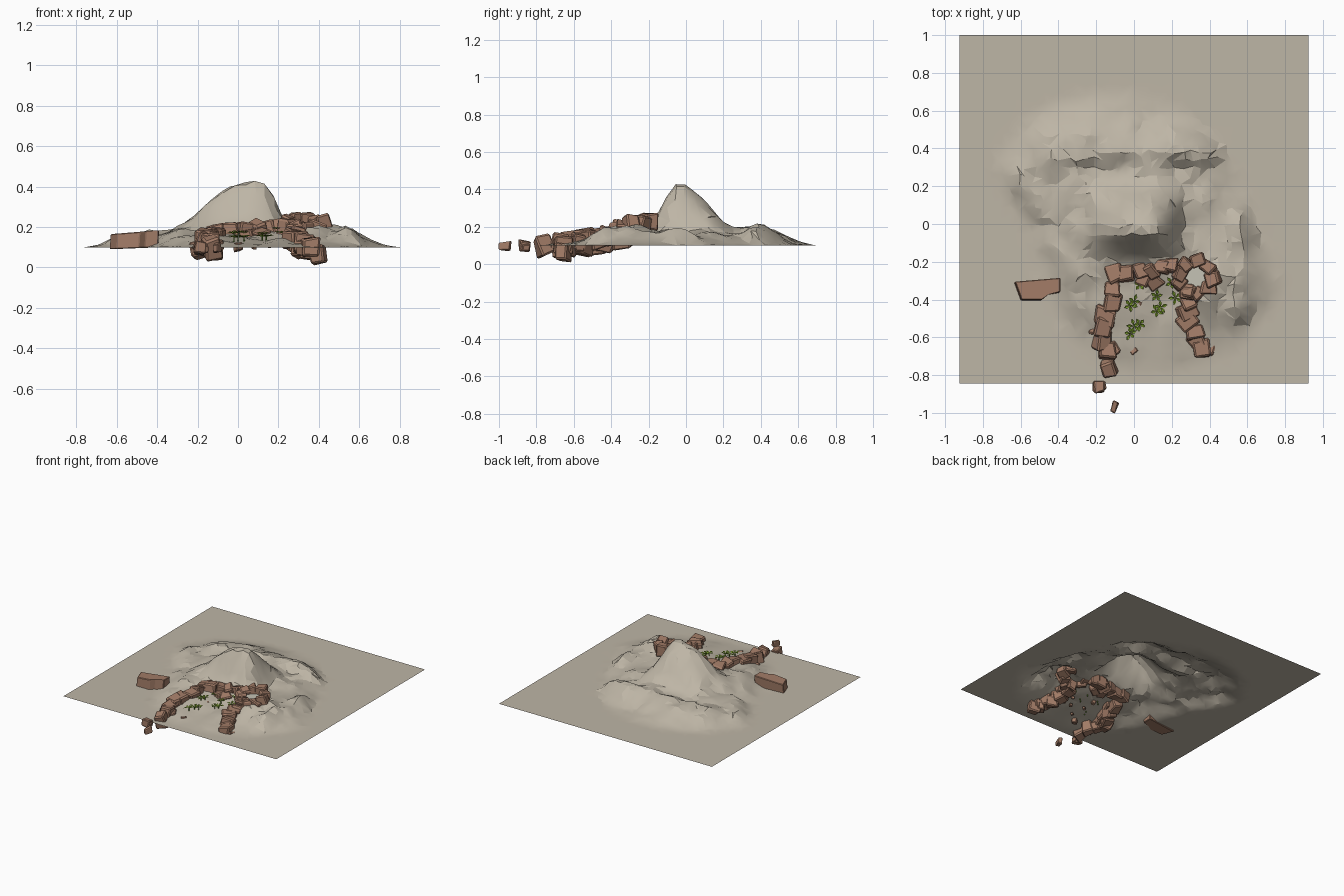
import bpy, bmesh, math, random
from mathutils import Vector, Matrix, Euler, noise

if "Cube" in bpy.data.objects:
    bpy.data.objects.remove(bpy.data.objects["Cube"])

rng = random.Random(7)


def material(name, rgb):
    m = bpy.data.materials.new(name)
    m.diffuse_color = (*rgb, 1)
    m.use_nodes = True
    m.node_tree.nodes["Principled BSDF"].inputs["Base Color"].default_value = m.diffuse_color
    return m


SAND = material("pale_sandstone", (0.515, 0.465, 0.38))
BRICK = material("brown_stone", (0.36, 0.20, 0.135))
LEAF = material("leaf_green", (0.27, 0.46, 0.035))
STEM = material("dark_stem_green", (0.10, 0.20, 0.02))
WATER = material("pale_spring", (0.56, 0.54, 0.46))


def finish(bm, name, *mats):
    me = bpy.data.meshes.new(name)
    bm.to_mesh(me)
    bm.free()
    for m in mats:
        me.materials.append(m)
    ob = bpy.data.objects.new(name, me)
    bpy.context.collection.objects.link(ob)
    return ob


# --- terrain: flat sheet with a rocky mound raised by a height function ---
# mound outline radius every 22.5 degrees, counter-clockwise from +x
RADII = [.64, .60, .63, .64, .68, .73, .79, .81, .56, .53, .60, .70, .77, .79, .84, .85]
# bumps: x, y, height, widths left/right/front/back, left/right falloff power
BUMPS = [
    (.09, -.04, .258, .31, .13, .115, .21, 3),
    (.30, .37, .075, .14, .16, .05, .10, 2),
    (-.30, .36, .030, .20, .15, .05, .14, 2),
    (.0, .39, .025, .15, .15, .05, .12, 2),
    (-.10, .27, -.02, .30, .20, .05, .05, 2),
    (.57, -.02, .065, .07, .07, .12, .11, 2),
    (.55, -.42, .055, .07, .06, .12, .12, 2),
    (.42, -.28, .050, .10, .09, .14, .10, 2),
    (-.30, -.25, .020, .12, .10, .10, .10, 2),
]


def rise(t):
    t = max(0, min(1, t))
    return .5 * t * t * (3 - 2 * t) + .5 * (1 - (1 - t) ** 2)


def height(x, y):
    a = (math.atan2(y, x) / math.tau % 1) * 16
    i = int(a)
    r = RADII[i % 16] * (1 - a + i) + RADII[(i + 1) % 16] * (a - i)
    mask = rise((1 - math.hypot(x, y) / r) / 0.42)
    if mask <= 0:
        return 0.1
    pit = math.exp(-((x - .08) / .17) ** 2 - ((y + .56) / .2) ** 2)
    h = .065 * mask * (1 - .5 * pit)
    for cx, cy, hh, wl, wr, wf, wb, p in BUMPS:
        dx, dy = x - cx, y - cy
        h += hh * math.exp(-abs(dx / (wr if dx > 0 else wl)) ** p
                           - (dy / (wf if dy < 0 else wb)) ** 2) * min(1, mask * 3)
    n = noise.noise(Vector((x * 6, y * 6, 3.1))) + .6 * noise.noise(Vector((x * 12, y * 12, 8)))
    return .1 + h + n * .032 * min(1, mask * 1.6) * (1 - .7 * pit)


bm = bmesh.new()
N = 42
X0, X1, Y0, Y1 = -.925, .925, -.845, 1.0
grid = []
for j in range(N + 1):
    row = []
    for i in range(N + 1):
        x, y = X0 + (X1 - X0) * i / N, Y0 + (Y1 - Y0) * j / N
        if 0 < i < N and 0 < j < N:
            x += rng.uniform(-.014, .014)
            y += rng.uniform(-.014, .014)
        row.append(bm.verts.new((x, y, height(x, y))))
    grid.append(row)
for j in range(N):
    for i in range(N):
        a, b, c, d = grid[j][i], grid[j][i + 1], grid[j + 1][i + 1], grid[j + 1][i]
        if rng.random() < .5:
            bm.faces.new((a, b, c)), bm.faces.new((a, c, d))
        else:
            bm.faces.new((a, b, d)), bm.faces.new((b, c, d))
terrain = finish(bm, "rocky_terrain", SAND)
bpy.context.view_layer.objects.active = terrain
terrain.select_set(True)
bpy.ops.object.shade_smooth_by_angle(angle=math.radians(18))


# --- stones: jittered, chipped blocks ---
def stone(bm, pos, size, turn=0, tilt=.3, jitter=.14):
    part = bmesh.new()
    bmesh.ops.create_cube(part, size=1)
    for v in part.verts:
        v.co += Vector([rng.uniform(-jitter, jitter) for _ in range(3)])
    bmesh.ops.bevel(part, geom=part.edges[:], offset=.1, segments=1, affect='EDGES')
    rot = Euler((rng.uniform(-tilt, tilt), rng.uniform(-tilt, tilt), turn)).to_matrix().to_4x4()
    part.transform(Matrix.Translation(pos) @ rot @ Matrix.Diagonal((*size, 1)))
    me = bpy.data.meshes.new("tmp")
    part.to_mesh(me)
    part.free()
    bm.from_mesh(me)
    bpy.data.meshes.remove(me)


def wall(name, path, size, step, tall=1):
    bm = bmesh.new()
    pts = [Vector(p) for p in path]
    for a, b in zip(pts, pts[1:]):
        n = max(1, round((b - a).length / step))
        for k in range(n):
            p = a.lerp(b, k / n) + Vector((rng.uniform(-.01, .01), rng.uniform(-.01, .01), 0))
            s = [size * rng.uniform(.85, 1.2) for _ in range(3)]
            s[2] *= tall
            stone(bm, p, s, math.atan2(b.y - a.y, b.x - a.x) + rng.uniform(-.4, .4))
    return finish(bm, name, BRICK)


wall("left_wall_stones", [(-.13, -.75, .105), (-.17, -.55, .135), (-.12, -.42, .155),
                          (-.09, -.27, .17), (.03, -.24, .18)], .088, .068)
wall("left_wall_footing", [(-.13, -.66, .09), (-.18, -.56, .085), (-.13, -.42, .11),
                           (-.09, -.27, .14)], .08, .065)
wall("back_wall_stones", [(.03, -.24, .18), (.14, -.225, .18), (.25, -.22, .19)], .078, .065, 1.25)
wall("inner_step_stones", [(.06, -.28, .16), (.15, -.33, .155)], .065, .06)
wall("right_wall_stones", [(.28, -.37, .175), (.29, -.52, .135), (.34, -.62, .105),
                           (.385, -.70, .085)], .078, .055)
wall("right_wall_footing", [(.28, -.40, .13), (.31, -.55, .095), (.35, -.63, .075),
                            (.385, -.665, .06), (.38, -.72, .05)], .072, .07)
ring = [(.325 + .085 * math.cos(t * math.tau / 9), -.285 + .085 * math.sin(t * math.tau / 9),
         .20 + .028 * math.sin(t * math.tau / 9)) for t in range(10)]
wall("spring_ring_stones", ring, .068, .07, 1.4)

# spring surface inside the ring
bm = bmesh.new()
bmesh.ops.create_circle(bm, cap_ends=True, segments=10, radius=.075,
                        matrix=Matrix.Translation((.325, -.285, .215)))
finish(bm, "spring_surface", WATER)

# stray stones and pebbles in front
bm = bmesh.new()
for p, s in [((-.185, -.862, .095), .058), ((-.165, -.86, .09), .035), ((0, -.67, .1), .036),
             ((.03, -.42, .135), .028), ((.08, -.6, .1), .02), ((.16, -.52, .11), .02),
             ((.2, -.45, .125), .022), ((.05, -.5, .115), .02)]:
    stone(bm, p, (s, s, s), rng.uniform(0, 3))
stone(bm, (-.105, -.968, .097), (.03, .06, .05), -.35, .1)
finish(bm, "stray_stones", BRICK)

# large wedge slab on the left
bm = bmesh.new()
outline = [(-.60, -.405), (-.49, -.405), (-.46, -.375), (-.395, -.365), (-.395, -.29), (-.635, -.31)]
low = [bm.verts.new((x, y, .09 + .04 * (x + .635))) for x, y in outline]
top = [bm.verts.new((x + .005, y + .005, .165 + .08 * (x + .635))) for x, y in outline]
bm.faces.new(low[::-1])
bm.faces.new(top)
for i in range(6):
    k = (i + 1) % 6
    bm.faces.new((low[i], low[k], top[k], top[i]))
bmesh.ops.bevel(bm, geom=bm.edges[:], offset=.004, segments=1, affect='EDGES')
finish(bm, "fallen_slab", BRICK)

# --- small plants: a stem with a rosette of narrow folded leaves ---
bm = bmesh.new()
for x, y in [(0, -.54), (-.02, -.58), (.03, -.53), (0, -.41), (-.02, -.43), (.03, -.32),
             (.12, -.46), (.14, -.44), (.12, -.38), (.20, -.31), (.22, -.39)]:
    z = height(x, y) - .004
    m = Matrix.Translation((x, y, z + .01))
    made = bmesh.ops.create_cone(bm, segments=5, radius1=.004, radius2=.003, depth=.03, matrix=m)
    for f in {f for v in made["verts"] for f in v.link_faces}:
        f.material_index = 1
    spin = rng.uniform(0, 6)
    for k in range(5):
        a = spin + k * math.tau / 5
        out, side = Vector((math.cos(a), math.sin(a), 0)), Vector((-math.sin(a), math.cos(a), 0))
        c, L = Vector((x, y, z + .024)), rng.uniform(.03, .042)
        mid = c + out * L * .6 + Vector((0, 0, .010))
        tip = c + out * L + Vector((0, 0, .006))
        v = [bm.verts.new(p) for p in (c, mid - side * .009, tip, mid + side * .009)]
        bm.faces.new((v[0], v[1], v[2]))
        bm.faces.new((v[0], v[2], v[3]))
finish(bm, "pit_plants", LEAF, STEM)
